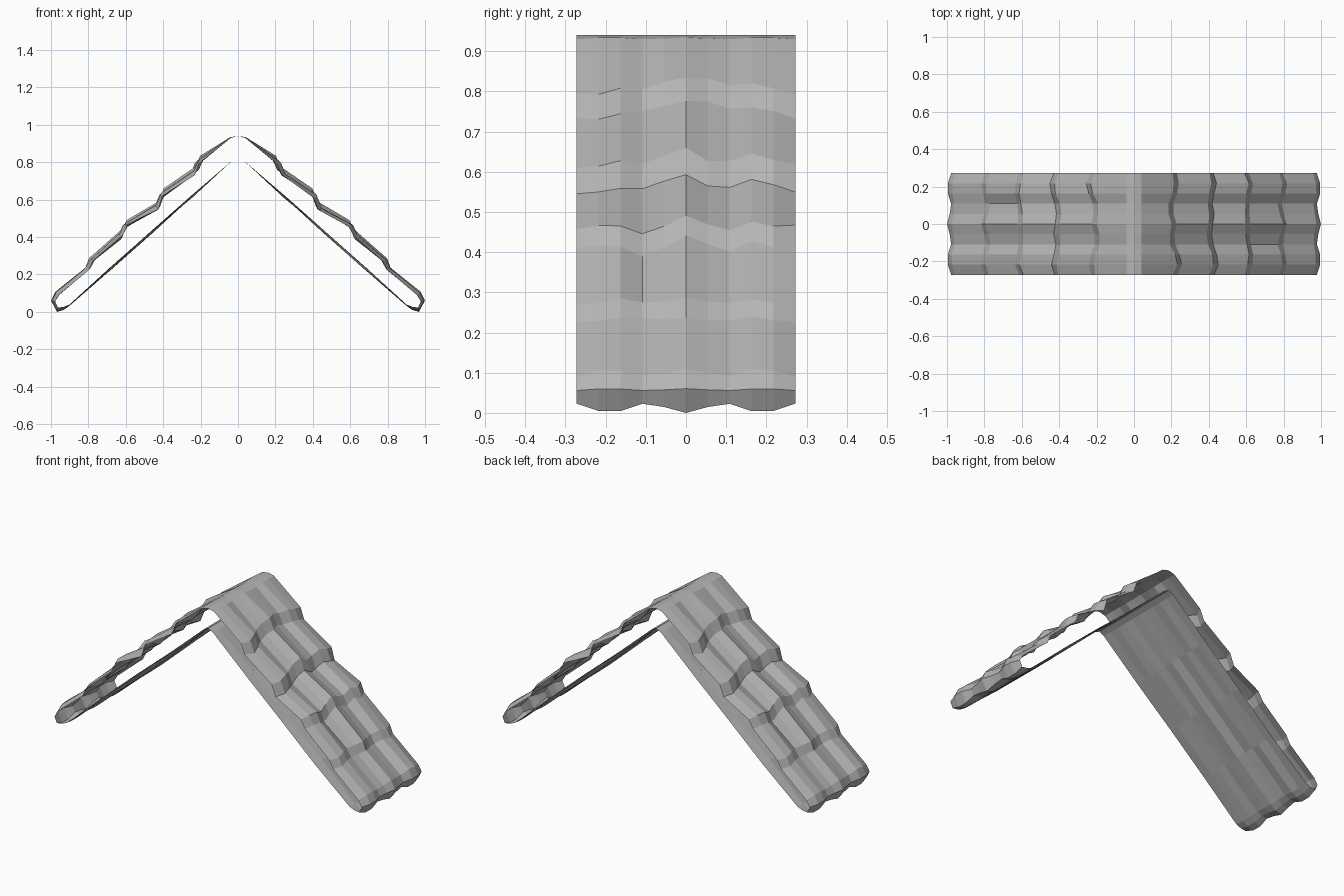
import bpy, bmesh, math, random
from mathutils import Vector

random.seed(4)
cube = bpy.data.objects.get("Cube")
if cube:
    bpy.data.objects.remove(cube, do_unlink=True)

stone = bpy.data.materials.new("stone grey")
stone.use_nodes = True
grey = (0.46, 0.46, 0.46, 1)
stone.diffuse_color = grey
stone.node_tree.nodes["Principled BSDF"].inputs["Base Color"].default_value = grey

HALF_DEPTH = 0.272
COLUMNS = 10
ys = [-HALF_DEPTH + 2 * HALF_DEPTH * j / COLUMNS for j in range(COLUMNS + 1)]

# Uneven tile edges, in hundredths up the slope, front to back
WAVES = [
    [-1, -2.5, -1, 0.5, 1.5, 1.5, 2.5, 1.5, 0.5, -0.5, -1],
    [-1, -2, -1, 0, 1.5, 2, 0, 0.5, 1, -0.5, -0.5],
    [0, -0.5, -1, -1.5, 0, 1.5, 0.5, -0.5, 0.5, -1, 0.5],
    [0, -1, 0, 0.5, 0, -0.5, 0, 0.5, 0, -1, 0],
]
# Top and bottom corner of each tile step
STEPS = [
    ((0.205, 0.81), (0.23, 0.75)),
    ((0.405, 0.63), (0.43, 0.565)),
    ((0.60, 0.468), (0.622, 0.415)),
    ((0.782, 0.28), (0.805, 0.235)),
]
OUTWARD, DOWN, STILL = (0.68, 0.73), (0.2, -1), (0, 0)


def bump(y):
    """Three rounded tile columns across the depth."""
    return 0.012 * math.cos(2 * math.pi * y / 0.19)


def row(x, z, push=STILL, wave=None, jitter=0.0):
    """One lengthwise line of the roof section."""
    points = []
    for j, y in enumerate(ys):
        slide = wave[j] / 100 if wave else 0
        rough = random.uniform(-jitter, jitter)
        points.append(Vector((x - 0.8 * slide + push[0] * bump(y) + rough,
                              y,
                              z + slide + push[1] * bump(y) + rough)))
    return points


# Section from ridge, over the tile steps, round the eave and back underneath
rows = [row(0, 0.94), row(0.04, 0.932, (0.1, 0.2))]
for (top, bottom), wave in zip(STEPS, WAVES):
    rows.append(row(*top, OUTWARD, wave, 0.003))
    rows.append(row(*bottom, OUTWARD, wave, 0.003))
rows += [
    row(0.967, 0.10, OUTWARD, jitter=0.003),
    row(0.988, 0.058, (0.95, 0.2)),
    row(0.965, 0.012, DOWN),
    row(0.93, 0.02, (0, -0.7)),
    row(0.90, 0.037, (0, -0.3)),
]
for t in (0.25, 0.5, 0.75):
    rows.append(row(0.90 - 0.87 * t, 0.037 + 0.773 * t, jitter=0.005))
rows += [row(0.03, 0.81), row(0, 0.825)]

# Both slopes: the second is the first turned half way round
bm = bmesh.new()
for turn in (1, -1):
    grid = [[bm.verts.new((p.x * turn, p.y * turn, p.z)) for p in line] for line in rows]
    for a, b in zip(grid, grid[1:]):
        for j in range(COLUMNS):
            bm.faces.new((a[j], b[j], b[j + 1], a[j + 1]))
bmesh.ops.remove_doubles(bm, verts=bm.verts, dist=0.0005)

mesh = bpy.data.meshes.new("tiled_roof")
bm.to_mesh(mesh)
bm.free()
mesh.materials.append(stone)
roof = bpy.data.objects.new("tiled_roof", mesh)
bpy.context.collection.objects.link(roof)
